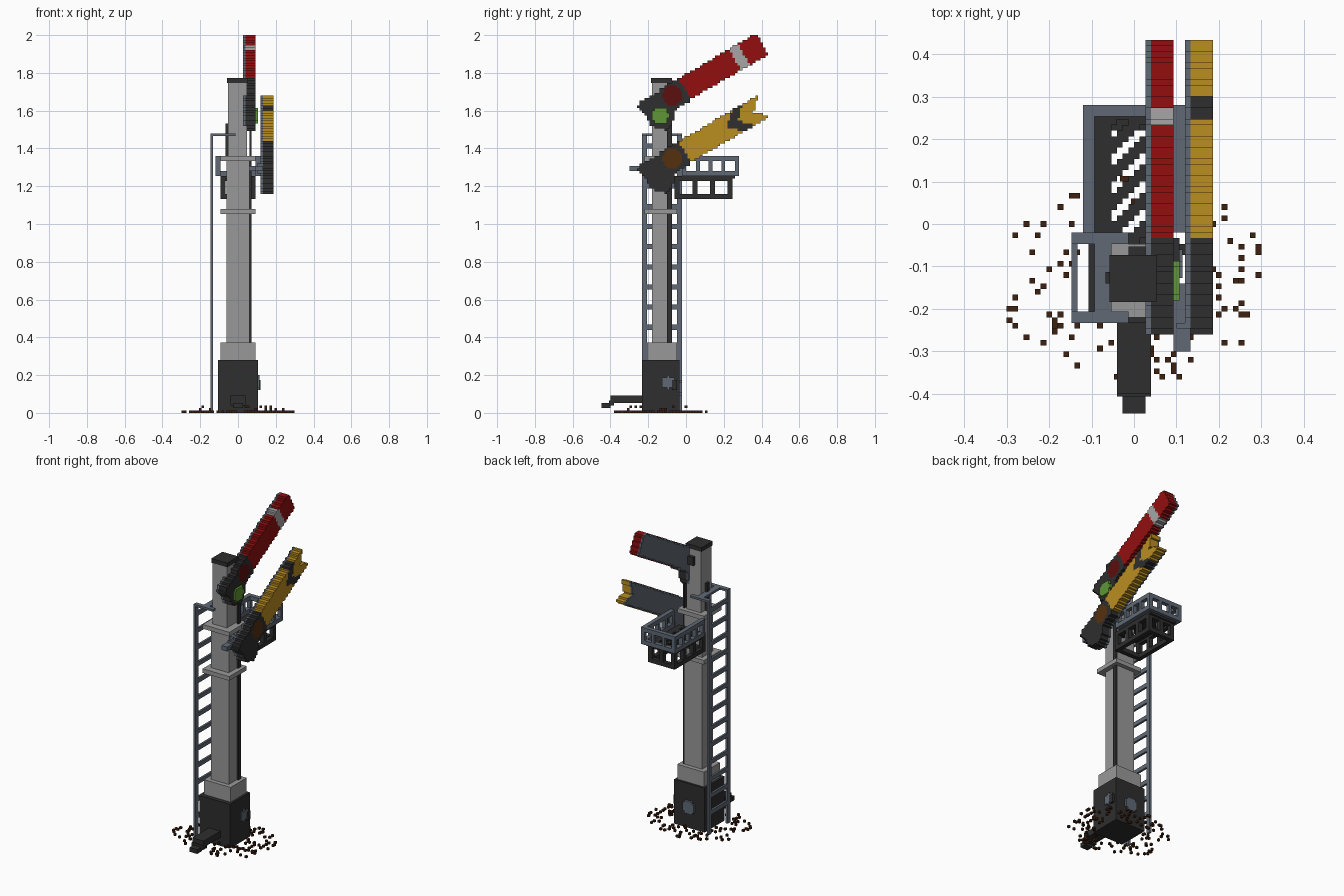
import bpy, bmesh, math, random

if "Cube" in bpy.data.objects:
    bpy.data.objects.remove(bpy.data.objects["Cube"], do_unlink=True)

V = 2 / 150  # one block; all sizes below are counted in blocks


def material(name, code):
    def linear(c):
        return c / 12.92 if c <= 0.04045 else ((c + 0.055) / 1.055) ** 2.4
    rgba = [linear(int(code[i:i + 2], 16) / 255) for i in (0, 2, 4)] + [1]
    m = bpy.data.materials.new(name)
    m.use_nodes = True
    m.diffuse_color = rgba
    bsdf = m.node_tree.nodes["Principled BSDF"]
    bsdf.inputs["Base Color"].default_value = rgba
    bsdf.inputs["Roughness"].default_value = 0.9
    return m


DARK = material("dark_iron", "2e2e2e")
GREY = material("post_grey", "999999")
SLATE = material("slate_steel", "606975")
RED = material("signal_red", "930f0f")
WHITE = material("band_white", "a6a6a6")
YELLOW = material("signal_yellow", "ba8d20")
RUBY = material("dark_red_lens", "5c0e0e")
AMBER = material("brown_lens", "55300f")
GREEN = material("green_lens", "5f9636")
SOIL = material("brown_soil", "3d2110")


def finish(name, bm, mats):
    bmesh.ops.recalc_face_normals(bm, faces=bm.faces)
    bmesh.ops.scale(bm, vec=(V, V, V), verts=bm.verts)
    me = bpy.data.meshes.new(name)
    bm.to_mesh(me)
    bm.free()
    for m in mats:
        me.materials.append(m)
    ob = bpy.data.objects.new(name, me)
    bpy.context.collection.objects.link(ob)
    return ob


def add_box(bm, x0, x1, y0, y1, z0, z1):
    vs = bmesh.ops.create_cube(bm, size=1)["verts"]
    for v in vs:
        v.co.x = x1 if v.co.x > 0 else x0
        v.co.y = y1 if v.co.y > 0 else y0
        v.co.z = z1 if v.co.z > 0 else z0


def boxes(name, mat, *dims):
    bm = bmesh.new()
    for d in dims:
        add_box(bm, *d)
    return finish(name, bm, [mat])


def blocks(name, axis, d0, d1, us, ws, rule):
    """Slab of blocks across an axis; rule(u, w) gives a block's material or None."""
    cells = {}
    for i in range(us[0], us[1]):
        for j in range(ws[0], ws[1]):
            uo = -0.5 if axis == "x" else 0
            wo = -0.5 if axis == "z" else 0
            m = rule(i + uo + 0.5, j + wo + 0.5)
            if m:
                cells[i, j] = (m, i + uo, j + wo)
    mats = list(dict.fromkeys(c[0] for c in cells.values()))
    place = {"x": lambda u, w, d: (d, u, w),
             "y": lambda u, w, d: (u, d, w),
             "z": lambda u, w, d: (u, w, d)}[axis]
    bm = bmesh.new()
    for (i, j), (m, u, w) in cells.items():
        ring = [(u, w), (u + 1, w), (u + 1, w + 1), (u, w + 1)]
        quads = [[(*p, d) for p in ring] for d in (d0, d1)]
        for k, step in enumerate(((0, -1), (1, 0), (0, 1), (-1, 0))):
            if (i + step[0], j + step[1]) not in cells:
                a, b = ring[k], ring[(k + 1) % 4]
                quads.append([(*a, d0), (*b, d0), (*b, d1), (*a, d1)])
        for q in quads:
            f = bm.faces.new([bm.verts.new(place(*p)) for p in q])
            f.material_index = mats.index(m)
    bmesh.ops.remove_doubles(bm, verts=bm.verts, dist=0.01)
    return finish(name, bm, mats)


def disc(name, axis, d0, d1, cu, cw, r, mat):
    span = lambda c: (int(c - r) - 2, int(c + r) + 3)
    return blocks(name, axis, d0, d1, span(cu), span(cw),
                  lambda u, w: mat if math.hypot(u - cu, w - cw) <= r else None)


def inside(poly, y, z):
    hit = False
    for (y0, z0), (y1, z1) in zip(poly, poly[1:] + poly[:1]):
        if (z0 > z) != (z1 > z) and y < y0 + (z - z0) * (y1 - y0) / (z1 - z0):
            hit = not hit
    return hit


# Post, collars and cap
boxes("base_cabinet", DARK, (-8, 8, -17.5, -2.5, 0, 21))
boxes("post_footing", GREY, (-7, 7, -15.5, -3.5, 21, 28))
boxes("lower_post", GREY, (-4.6, 4.6, -13.5, -5.5, 28, 102))
boxes("upper_post", GREY, (-4, 3.6, -13.5, -5.5, 102, 131))
boxes("post_cap", DARK, (-4.3, 4, -13.8, -5.5, 131, 133))
for n, z in (("lower", 79), ("upper", 100)):
    boxes(n + "_collar", GREY, (-7, 7, -16.5, -3.5, z, z + 2))
boxes("pull_rod", DARK, (4.6, 5.4, -7.5, -5.5, 28, 115))

# Base fittings
boxes("front_foot", DARK, (-3, 3, -30, -17.5, 4, 7), (-3, 3, -30.5, -28.5, 3, 5),
      (-2, 2, -33.5, -30, 2, 4))
disc("rear_hub", "y", -2.5, -1.5, 0, 10, 3.3, SLATE)
disc("side_hub", "x", 8, 8.6, -7, 12, 2.6, SLATE)
boxes("side_latch", DARK, (8, 9, -5.5, -3.5, 9, 13))

# Ladder with its top bracket
boxes("ladder_rails", SLATE, (-11, -10, -17.5, -15.5, 0, 111), (-11, -10, -3.5, -1.5, 0, 111))
boxes("ladder_rungs", SLATE, *[(-11, -10, -15.5, -3.5, z, z + 2) for z in range(9, 108, 8)])
boxes("ladder_bracket", SLATE, (-10, -1, -17.5, -15.5, 110, 111), (-10, -1, -3.5, -1.5, 110, 111),
      (-7, -4, -15.5, -3.5, 110, 111))
boxes("ladder_clamp", DARK, (-5, -4, -10.5, -8.5, 102, 115))

# Maintenance platform: open frame, slatted floor, railing
frame = []
for s in (-1, 1):
    a, b = sorted((s * 5, s * 7))
    frame += [(a, b, -4.5, 18.5, 85, 87), (a, b, -4.5, 18.5, 92, 93)]
    frame += [(a, b, y, y + 2, 87, 92) for y in (-4.5, 2.5, 9.5, 16.5)]
frame += [(-5, 5, 16.5, 18.5, 85, 87), (-5, 5, 16.5, 18.5, 92, 93),
          (-1, 1, 16.5, 18.5, 87, 92), (-5, 5, -4.5, -2.5, 85, 87)]
boxes("platform_frame", DARK, *frame)
blocks("platform_floor", "z", 93, 94, (-7, 7), (-4, 20),
       lambda x, y: DARK if abs(x) > 4 or y > 18 or (math.floor(y) - math.floor(x)) % 5 > 1 else None)
rail = []
for s in (-1, 1):
    a, b = sorted((s * 7, s * 9))
    rail += [(a, b, -1.5, 21, z, z + 2) for z in (94, 100)]
    rail += [(a, b, y, y + 1.5, 96, 100) for y in (-1.5, 4, 9, 14, 19.5)]
rail += [(-7, 7, 19, 21, z, z + 2) for z in (94, 100)]
rail += [(x, x + 1.5, 19.5, 21, 96, 100) for x in (-3.5, 2)]
boxes("platform_railing", SLATE, *rail)
boxes("lower_arm_shaft", SLATE, (7, 10, -22.5, -10.5, 96, 98), (4, 10, -12.5, -10.5, 96, 98),
      (7.5, 9.5, -18.5, -17.5, 95, 99))

# Signal arms, raised thirty degrees
CASTING = [(-18.4, 123.8), (-10.5, 127.5), (-2.3, 132.4), (1.5, 123.8), (-4.5, 120),
           (-5.2, 114.8), (-8.2, 112.3), (-14.2, 114), (-16.1, 117.8), (-19, 121.5)]
C, S = math.cos(math.pi / 6), 0.5


def arm_rule(drop, main, lens, forked):
    def rule(y, z):
        z += drop
        t = (y + 5.25) * C + (z - 126) * S
        s = abs((z - 126) * C - (y + 5.25) * S)
        if math.hypot(y + 5.25, z - 126) < 4:
            return lens
        if s <= 4.8 and 5.5 < t < (37 + s if forked else 41):
            if forked:
                return DARK if 25 + s < t < 30 + s else main
            return WHITE if 28.5 < t < 32.7 else main
        if inside(CASTING, y, z) or (s <= 4.9 and -4 < t <= 5.5):
            return DARK
        return None
    return rule


for name, x, drop, main, lens, forked in (("upper", 2, 0, RED, RUBY, False),
                                          ("lower", 9, 25, YELLOW, AMBER, True)):
    rule = arm_rule(drop, main, lens, forked)
    area = ((-22, 36), (84, 152))
    blocks(name + "_arm", "x", x + 1, x + 5, *area, rule)
    blocks(name + "_arm_back", "x", x, x + 1, *area, lambda y, z: SLATE if rule(y, z) else None)
disc("green_lens", "x", 7, 8, -10.2, 118, 3.5, GREEN)
boxes("upper_arm_shaft", DARK, (-1, 2, -6.5, -4, 124, 128))

# Loose clods around the base
random.seed(4)
bm = bmesh.new()
for k in range(130):
    a = random.uniform(0, 2 * math.pi)
    r = random.uniform(0.45, 1)
    x, y = round(24 * r * math.cos(a)), round(18.5 * r * math.sin(a)) - 10.5
    z = random.choice((0, 0, 0, 0, 0, 1, 2)) if r < 0.75 else 0
    add_box(bm, x - 0.5, x + 0.5, y, y + 1, z, z + 1)
finish("scattered_clods", bm, [SOIL])
